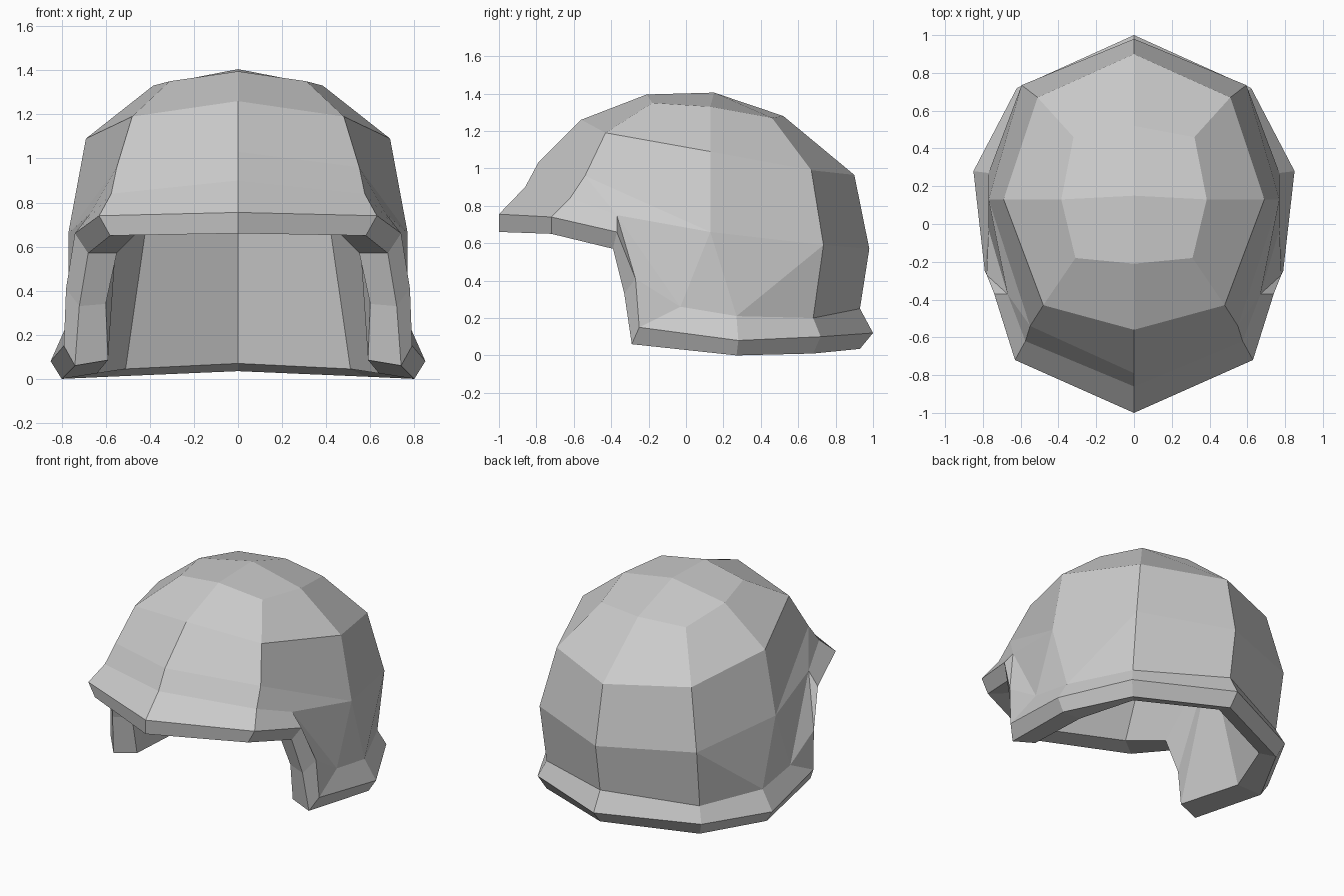
import bpy, bmesh
from mathutils import Vector

if "Cube" in bpy.data.objects:
    bpy.data.objects.remove(bpy.data.objects["Cube"])

# Right half of the outer dome: rings from crown down to just above the rim
DOME = {
    "top": (0, .15, 1.405),
    "a0": (0, -.21, 1.395), "a1": (.31, -.18, 1.35), "a2": (.385, .13, 1.33),
    "a3": (.32, .46, 1.27), "a4": (0, .52, 1.28),
    "b0": (0, -.56, 1.26), "b1": (.48, -.43, 1.19), "b2": (.69, .13, 1.09),
    "b3": (.51, .67, .99), "b4": (0, .90, .965),
    "c0": (0, -.79, 1.03), "c1": (.55, -.54, .96),
    "d0": (0, -.86, .90), "d1": (.575, -.62, .84),
    "m1": (.67, -.37, .75), "m2": (.77, .13, .66), "m3": (.595, .735, .59), "m4": (0, .98, .57),
    "l1": (.77, -.03, .26), "l2": (.77, .27, .21), "l3": (.58, .68, .20), "l4": (0, .93, .25),
}
# Rim from brim centre, round the ear flap, to the back centre
RIM_UPPER = [(0, -1, .755), (.63, -.72, .74), (.74, -.37, .66), (.78, -.27, .41),
             (.79, -.25, .15), (.85, .28, .08), (.62, .72, .10), (0, 1, .12)]
RIM_LOWER = [(0, -1, .66), (.58, -.72, .65), (.68, -.39, .57), (.72, -.33, .33),
             (.74, -.29, .06), (.80, .27, 0), (.58, .68, .01), (0, .93, .035)]
RIM_INNER = [(0, -.86, .67), (.46, -.63, .66), (.55, -.35, .57), (.60, -.29, .34),
             (.59, -.25, .085), (.64, .24, .025), (.51, .60, .045), (0, .82, .07)]

CAP = """a0 a1 a2 top|top a2 a3 a4
a0 b0 b1 a1|a1 b1 b2 a2|a2 b2 b3 a3|a3 b3 b4 a4
"""
OUTER = CAP + """b0 c0 c1 b1|c0 d0 d1 c1|d0 r0 r1 d1
b1 c1 m2 b2|c1 m1 m2|c1 d1 m1|d1 r1 r2 m1
m1 r2 r3|m1 r3 l1|m1 l1 m2|r3 r4 l1|l1 r4 r5 l2|l1 l2 m2
b2 m2 m3 b3|b3 m3 m4 b4|m2 l2 m3|l2 l3 m3|m3 l3 l4 m4
l2 r5 r6 l3|l3 r6 r7 l4"""
LINING = CAP + """b0 r0 r1 b1|b1 r1 r2 b2|b2 r2 r3|b2 r3 r4|b2 r4 r5
b2 r5 r6 b3|b3 r6 r7 b4"""

bm = bmesh.new()


def add(points):
    return [bm.verts.new(Vector(p)) for p in points]


def dome(points, rim, faces):
    """Skin a dome from its named points down to a rim."""
    v = dict(zip(points, add(points.values())))
    v.update({f"r{i}": r for i, r in enumerate(rim)})
    for face in faces.replace("\n", "|").split("|"):
        bm.faces.new([v[k] for k in face.split()])


def strip(a, b):
    for i in range(len(a) - 1):
        bm.faces.new((a[i], b[i], b[i + 1], a[i + 1]))


# Outer shell, rim band, and simpler shrunken lining
upper, lower, inner = add(RIM_UPPER), add(RIM_LOWER), add(RIM_INNER)
dome(DOME, upper, OUTER)
strip(upper, lower)
strip(lower, inner)
lining = {k: (x * .77, y * .82, z * .87) for k, (x, y, z) in DOME.items() if k[0] in "tab"}
dome(lining, inner, LINING)

# Mirror to the left half and orient the closed surface
bmesh.ops.mirror(bm, geom=bm.verts[:] + bm.edges[:] + bm.faces[:], axis='X', merge_dist=.001)
bmesh.ops.remove_doubles(bm, verts=bm.verts[:], dist=.0005)
bmesh.ops.recalc_face_normals(bm, faces=bm.faces[:])

mesh = bpy.data.meshes.new("helmet_shell")
bm.to_mesh(mesh)
bm.free()
bpy.context.collection.objects.link(bpy.data.objects.new("helmet_shell", mesh))
